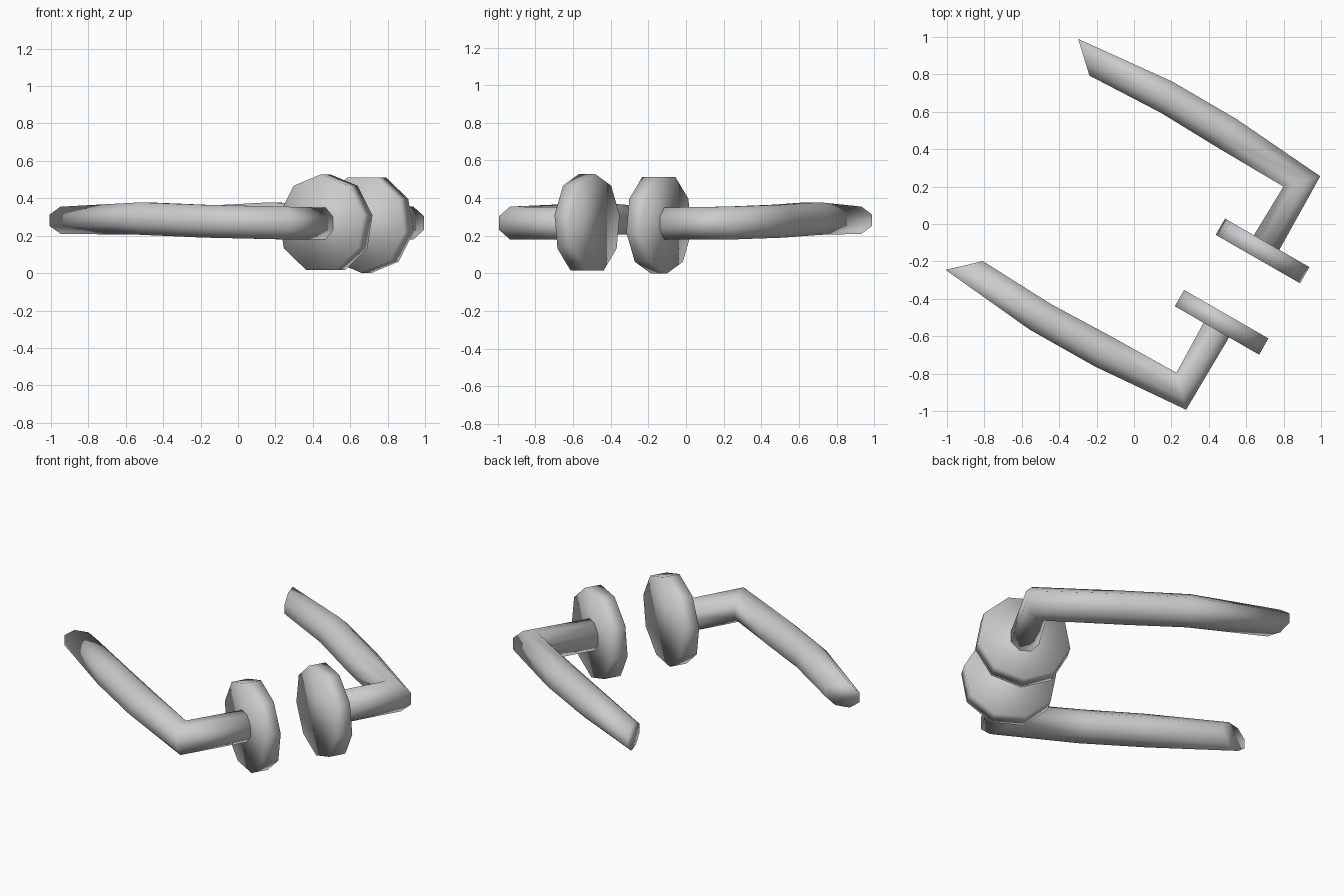
import bpy, bmesh, math
from mathutils import Vector

if "Cube" in bpy.data.objects:
    bpy.data.objects.remove(bpy.data.objects["Cube"])

# Local frame shared by both handles: S runs along the lever, N across the pair
ORIGIN = Vector((0.578, -0.335, 0))
S = Vector((-0.867, 0.498, 0))
N = Vector((0.498, 0.867, 0))


def to_world(s, t, z, side):
    return ORIGIN + S * s + N * t * side + Vector((0, 0, z))


def loft(name, rings):
    """Skin a list of equal-length closed rings and cap both ends."""
    bm = bmesh.new()
    vs = [[bm.verts.new(p) for p in ring] for ring in rings]
    n = len(vs[0])
    for a, b in zip(vs, vs[1:]):
        for i in range(n):
            j = (i + 1) % n
            bm.faces.new((a[i], a[j], b[j], b[i]))
    bm.faces.new(vs[0])
    bm.faces.new(vs[-1])
    bmesh.ops.recalc_face_normals(bm, faces=bm.faces)
    mesh = bpy.data.meshes.new(name)
    bm.to_mesh(mesh)
    bm.free()
    obj = bpy.data.objects.new(name, mesh)
    bpy.context.collection.objects.link(obj)
    for p in mesh.polygons:
        p.use_smooth = True
    return obj


# Bar sections: outer (s, t), inner (s, t), low z, high z
SECTIONS = [
    (-0.075, 0.24, 0.083, 0.24, 0.18, 0.35),
    (-0.068, 0.72, 0.075, 0.574, 0.18, 0.355),
    (0.47, 0.762, 0.50, 0.580, 0.19, 0.365),
    (0.87, 0.765, 0.84, 0.590, 0.205, 0.378),
    (1.42, 0.712, 1.27, 0.572, 0.21, 0.355),
]


def bar_ring(sec, side, sides=8):
    so, to, si, ti, lo, hi = sec
    k = 1 / math.cos(math.pi / sides)
    ring = []
    for i in range(sides):
        a = 2 * math.pi * (i + 0.5) / sides
        f = 0.5 + 0.5 * k * math.cos(a)
        z = (lo + hi) / 2 + (hi - lo) / 2 * k * math.sin(a)
        ring.append(to_world(si + (so - si) * f, ti + (to - ti) * f, z, side))
    return ring


def plate_ring(t, side, sides=9, radius=0.264):
    ring = []
    for i in range(sides):
        a = 2 * math.pi * i / sides - side * math.pi / 2
        ring.append(to_world(radius * math.cos(a), t,
                             0.264 + radius * math.sin(a), side))
    return ring


for label, side in (("back", 1), ("front", -1)):
    # Bent lever with its stem
    loft(label + "_lever", [bar_ring(sec, side) for sec in SECTIONS])
    # Round mounting plate
    loft(label + "_mounting_plate", [plate_ring(t, side) for t in (0.17, 0.27)])
